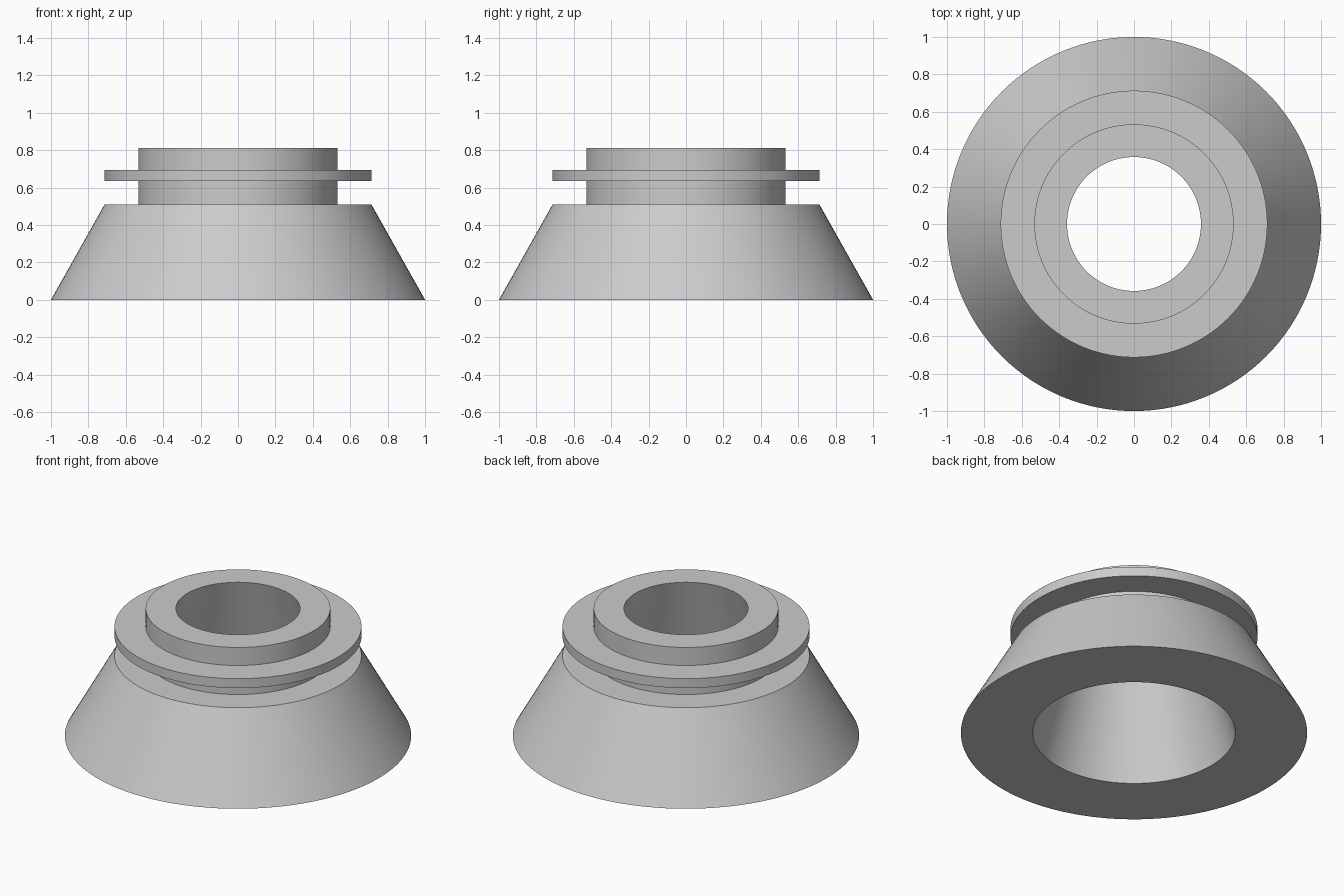
import bpy, bmesh
from math import cos, sin, tau, radians

cube = bpy.data.objects.get("Cube")
if cube:
    bpy.data.objects.remove(cube, do_unlink=True)

SEGMENTS = 128

# Single grey finish
GREY = (0.6, 0.6, 0.6, 1)
grey = bpy.data.materials.new("plain grey")
grey.use_nodes = True
grey.diffuse_color = GREY
grey.node_tree.nodes["Principled BSDF"].inputs["Base Color"].default_value = GREY


def lathe(name, profile, material):
    """Revolve a closed (radius, height) profile around z."""
    bm = bmesh.new()
    rings = []
    for radius, height in profile:
        rings.append([bm.verts.new((radius * cos(tau * i / SEGMENTS),
                                    radius * sin(tau * i / SEGMENTS), height))
                      for i in range(SEGMENTS)])
    for lower, upper in zip(rings, rings[1:] + rings[:1]):
        for i in range(SEGMENTS):
            j = (i + 1) % SEGMENTS
            bm.faces.new((lower[i], lower[j], upper[j], upper[i]))
    bmesh.ops.recalc_face_normals(bm, faces=bm.faces)
    mesh = bpy.data.meshes.new(name)
    bm.to_mesh(mesh)
    bm.free()
    mesh.materials.append(material)
    obj = bpy.data.objects.new(name, mesh)
    bpy.context.collection.objects.link(obj)
    bpy.ops.object.select_all(action="DESELECT")
    obj.select_set(True)
    bpy.context.view_layer.objects.active = obj
    bpy.ops.object.shade_smooth_by_angle(angle=radians(25))
    return obj


base_top, flange_bottom, flange_top, top = 0.51, 0.635, 0.695, 0.81
neck, shoulder = 0.533, 0.713

# Conical base, neck with thin flange, and tapered bore in one turned piece
lathe("flanged_collar", [
    (1.0, 0), (shoulder, base_top),
    (neck, base_top), (neck, flange_bottom),
    (shoulder, flange_bottom), (shoulder, flange_top),
    (neck, flange_top), (neck, top),
    (0.358, top), (0.585, 0),
], grey)
